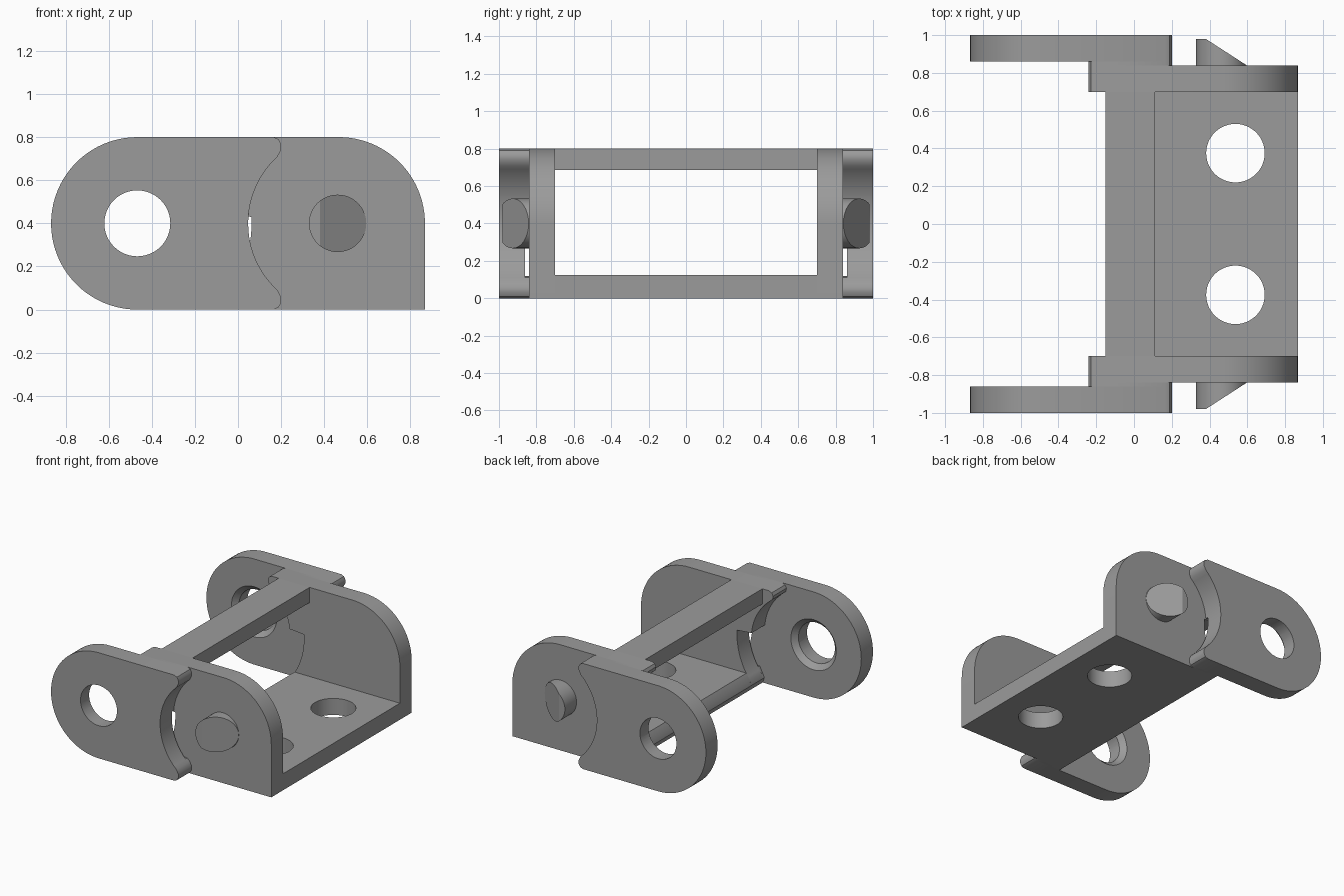
import bpy, bmesh, math
from mathutils import Vector

if "Cube" in bpy.data.objects:
    bpy.data.objects.remove(bpy.data.objects["Cube"])

grey = bpy.data.materials.new("steel_grey")
grey.diffuse_color = (0.33, 0.33, 0.33, 1)
grey.use_nodes = True
grey.node_tree.nodes["Principled BSDF"].inputs["Base Color"].default_value = grey.diffuse_color

CX, CZ = 0.467, 0.4          # pin axis (x = CX) and eye axis (x = -CX)


def arc(cx, cz, r, a0, a1, n=24):
    """Points on an arc in the xz plane, angles in degrees."""
    return [(cx + r * math.cos(math.radians(a0 + (a1 - a0) * i / n)),
             cz + r * math.sin(math.radians(a0 + (a1 - a0) * i / n))) for i in range(n + 1)]


def prism(name, pts, lo, hi, axis="y"):
    """Extrude an outline along y (outline in xz) or z (outline in xy)."""
    put = (lambda p, d: (p[0], d, p[1])) if axis == "y" else (lambda p, d: (p[0], p[1], d))
    bm = bmesh.new()
    face = bm.faces.new([bm.verts.new(put(p, lo)) for p in pts])
    new = bmesh.ops.extrude_face_region(bm, geom=[face])["geom"]
    shift = Vector(put((0, 0), hi - lo))
    bmesh.ops.translate(bm, vec=shift, verts=[v for v in new if isinstance(v, bmesh.types.BMVert)])
    bmesh.ops.recalc_face_normals(bm, faces=bm.faces)
    me = bpy.data.meshes.new(name)
    bm.to_mesh(me)
    bm.free()
    me.materials.append(grey)
    ob = bpy.data.objects.new(name, me)
    bpy.context.collection.objects.link(ob)
    return ob


def tapered(name, x, z, y0, r0, y1, r1):
    """Round cutter along y with a different radius at each end."""
    bm = bmesh.new()
    rings = [[bm.verts.new((px, y, pz)) for px, pz in arc(x, z, r, 0, 352.5, 47)]
             for y, r in ((y0, r0), (y1, r1))]
    for i in range(48):
        j = (i + 1) % 48
        bm.faces.new((rings[0][i], rings[0][j], rings[1][j], rings[1][i]))
    for ring in rings:
        bm.faces.new(ring)
    bmesh.ops.recalc_face_normals(bm, faces=bm.faces)
    me = bpy.data.meshes.new(name)
    bm.to_mesh(me)
    bm.free()
    ob = bpy.data.objects.new(name, me)
    bpy.context.collection.objects.link(ob)
    return ob


def boolean(ob, other, op="DIFFERENCE"):
    """Apply a boolean and remove the helper."""
    m = ob.modifiers.new("cut", "BOOLEAN")
    m.operation, m.object, m.solver = op, other, "EXACT"
    bpy.context.view_layer.objects.active = ob
    bpy.ops.object.modifier_apply(modifier=m.name)
    bpy.data.objects.remove(other)


def smooth(ob):
    bpy.ops.object.select_all(action="DESELECT")
    ob.select_set(True)
    bpy.context.view_layer.objects.active = ob
    bpy.ops.object.shade_smooth_by_angle(angle=math.radians(30))


def mirrored(ob):
    """Copy a part to the other side of the link."""
    me = ob.data.copy()
    bm = bmesh.new()
    bm.from_mesh(me)
    for v in bm.verts:
        v.co.y = -v.co.y
    bmesh.ops.reverse_faces(bm, faces=bm.faces)
    bm.to_mesh(me)
    bm.free()
    other = bpy.data.objects.new(ob.name + "_far", me)
    bpy.context.collection.objects.link(other)
    smooth(ob)
    smooth(other)


# Shared edge curves
tip = [(0.165, 0.8), (0.188, 0.79), (0.2, 0.768), (0.2, 0.742)]
a_tip = math.degrees(math.asin(0.31 / 0.42))
outer_edge = tip + arc(CX, CZ, 0.42, 180 - a_tip, 180 + a_tip) + [(x, 0.8 - z) for x, z in reversed(tip)]
a_hook = math.degrees(math.asin(0.31 / 0.41))
hook = [(-0.205, 0.8), (-0.228, 0.79), (-0.24, 0.768), (-0.236, 0.742)] + \
    arc(-CX, CZ, 0.41, a_hook, math.degrees(math.asin(0.04 / 0.41)), 14)
low_a0, low_a1 = (math.degrees(math.asin(h / 0.53)) for h in (0.03, -0.32))
low = arc(-CX, CZ, 0.53, low_a0, low_a1, 14) + [(-0.055, 0.04), (-0.04, 0)]

# Outer plate with a countersunk eye
outer = prism("outer_plate", outer_edge + arc(-CX, CZ, 0.4, 270, 90, 40), 0.86, 1.0)
boolean(outer, tapered("eye_cutter", -CX, CZ, 0.8, 0.153, 1.1, 0.153))
boolean(outer, tapered("countersink_cutter", -CX, CZ, 0.85, 0.2, 0.9, 0.15))
mirrored(outer)

# Inner plate: hooked stop above, hollow edge below, rounded top right corner
inner = prism("inner_plate", hook + low + [(0.867, 0)] + arc(CX, CZ, 0.4, 0, 90, 24), 0.70, 0.84)
mirrored(inner)

# Webs joining inner and outer plates
upper = [p for p in outer_edge if p[1] > 0.44]
mirrored(prism("upper_web", hook + [(0.05, 0.44)] + upper[::-1], 0.84, 0.86))
lower = [p for p in outer_edge if p[1] < 0.12]
mirrored(prism("lower_web", [(-0.016, 0.12), (-0.055, 0.04), (-0.04, 0)] + lower[::-1], 0.84, 0.86))

# Hinge pin with a slanted lead-in face
pin = prism("hinge_pin", arc(CX - 0.005, CZ, 0.133, 0, 352.5, 47), 0.80, 0.98)
slant = prism("slant_cutter", [(0.38, 0.98), (0.60, 0.838), (0.9, 0.645), (0.9, 1.2), (0.38, 1.2)],
              0.1, 0.7, "z")
boolean(pin, slant)
mirrored(pin)

# Floor with two round holes
floor = prism("floor", [(-0.016, 0.125), (-0.044, 0.08), (-0.055, 0.04), (-0.04, 0),
                        (0.867, 0), (0.867, 0.125)], -0.70, 0.70)
for y in (-0.375, 0.375):
    boolean(floor, prism("hole_cutter", arc(0.537, y, 0.155, 0, 352.5, 47), -0.1, 0.3, "z"))
smooth(floor)

# Top crossbar
prism("crossbar", [(-0.15, 0.685), (0.11, 0.685), (0.11, 0.8), (-0.15, 0.8)], -0.70, 0.70)
